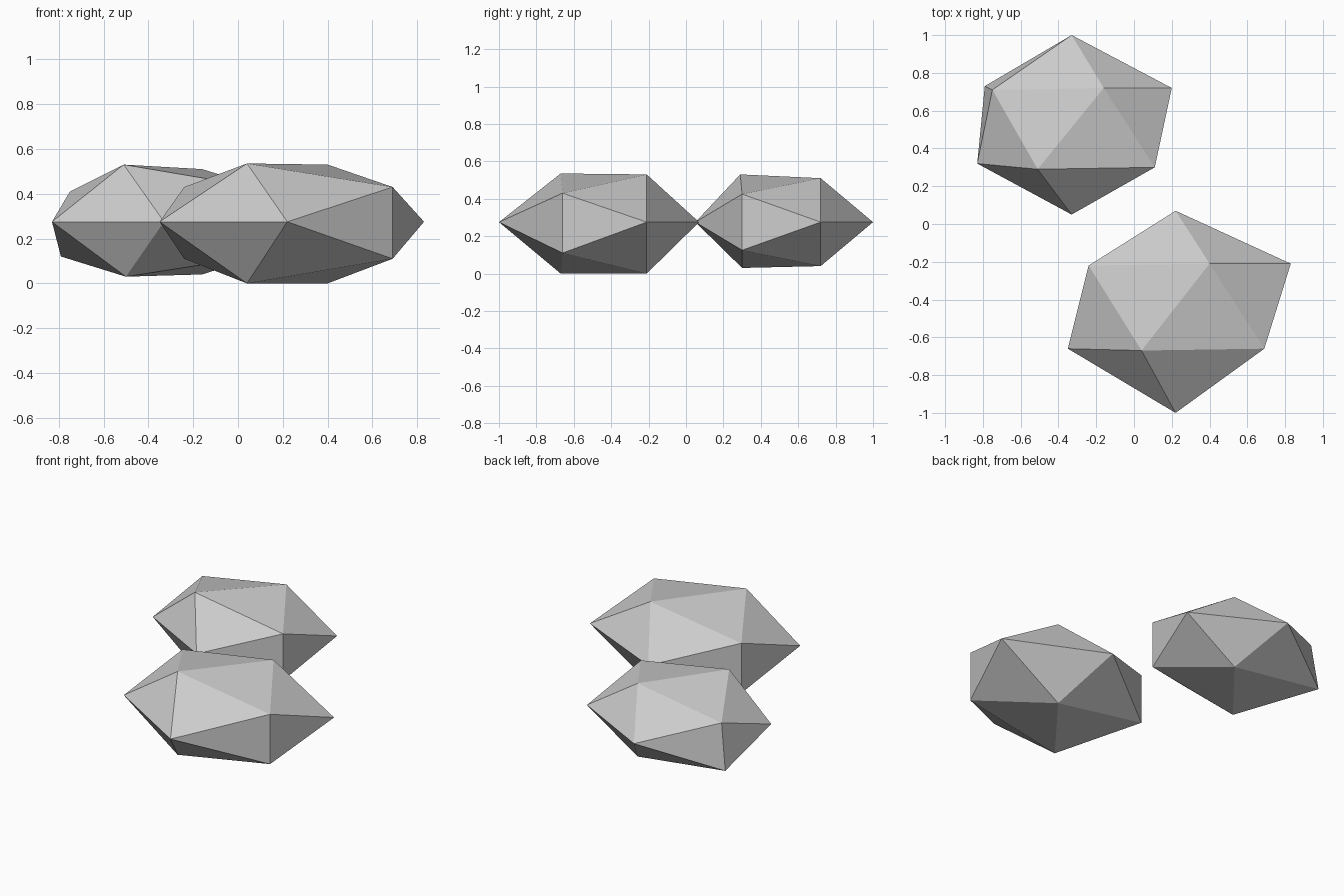
import bpy
import bmesh

# Remove the default cube
cube = bpy.data.objects.get("Cube")
if cube:
    bpy.data.objects.remove(cube, do_unlink=True)

# Plain stone grey
stone = bpy.data.materials.new("stone_grey")
stone.use_nodes = True
grey = (0.6, 0.6, 0.6, 1.0)
stone.diffuse_color = grey
stone.node_tree.nodes["Principled BSDF"].inputs["Base Color"].default_value = grey

MIDDLE = 0.275  # height of the widest outline of both rocks


def faceted_rock(name, outline, crown, base):
    """Wrap a twenty-sided rock around its waist, upper and lower corners."""
    bm = bmesh.new()
    for x, y in outline:
        bm.verts.new((x, y, MIDDLE))
    for corner in crown + base:
        bm.verts.new(corner)
    bmesh.ops.convex_hull(bm, input=bm.verts[:])
    bmesh.ops.recalc_face_normals(bm, faces=bm.faces[:])
    mesh = bpy.data.meshes.new(name)
    bm.to_mesh(mesh)
    bm.free()
    mesh.materials.append(stone)
    rock = bpy.data.objects.new(name, mesh)
    bpy.context.collection.objects.link(rock)
    return rock


def mirrored_below(corners):
    """Reflect upper corners through the waist of the rock."""
    return [(x, y, 2 * MIDDLE - z) for x, y, z in corners]


# Large front rock: its underside closely mirrors its crown
large_crown = [(0.4, -0.21, 0.53), (0.04, -0.67, 0.535),
               (0.69, -0.66, 0.43), (-0.24, -0.22, 0.43)]
large_base = [(x, y, max(z - 0.01, 0)) for x, y, z in mirrored_below(large_crown)]
large_base = [(x, y, 0 if z < 0.1 else z) for x, y, z in large_base]
faceted_rock("large_front_rock",
             [(0.22, 0.07), (0.22, -1), (-0.35, -0.66), (0.83, -0.21)],
             large_crown, large_base)

# Small back rock: slightly uneven, with one lower corner pushed outwards
small_crown = [(-0.16, 0.72, 0.51), (-0.51, 0.29, 0.53),
               (0.11, 0.3, 0.425), (-0.75, 0.71, 0.41)]
small_base = mirrored_below(small_crown[:3]) + [(-0.79, 0.73, 0.12)]
small_base[1] = (-0.5, 0.3, 0.03)
faceted_rock("small_back_rock",
             [(-0.33, 1), (-0.33, 0.05), (-0.83, 0.32), (0.2, 0.72)],
             small_crown, small_base)
